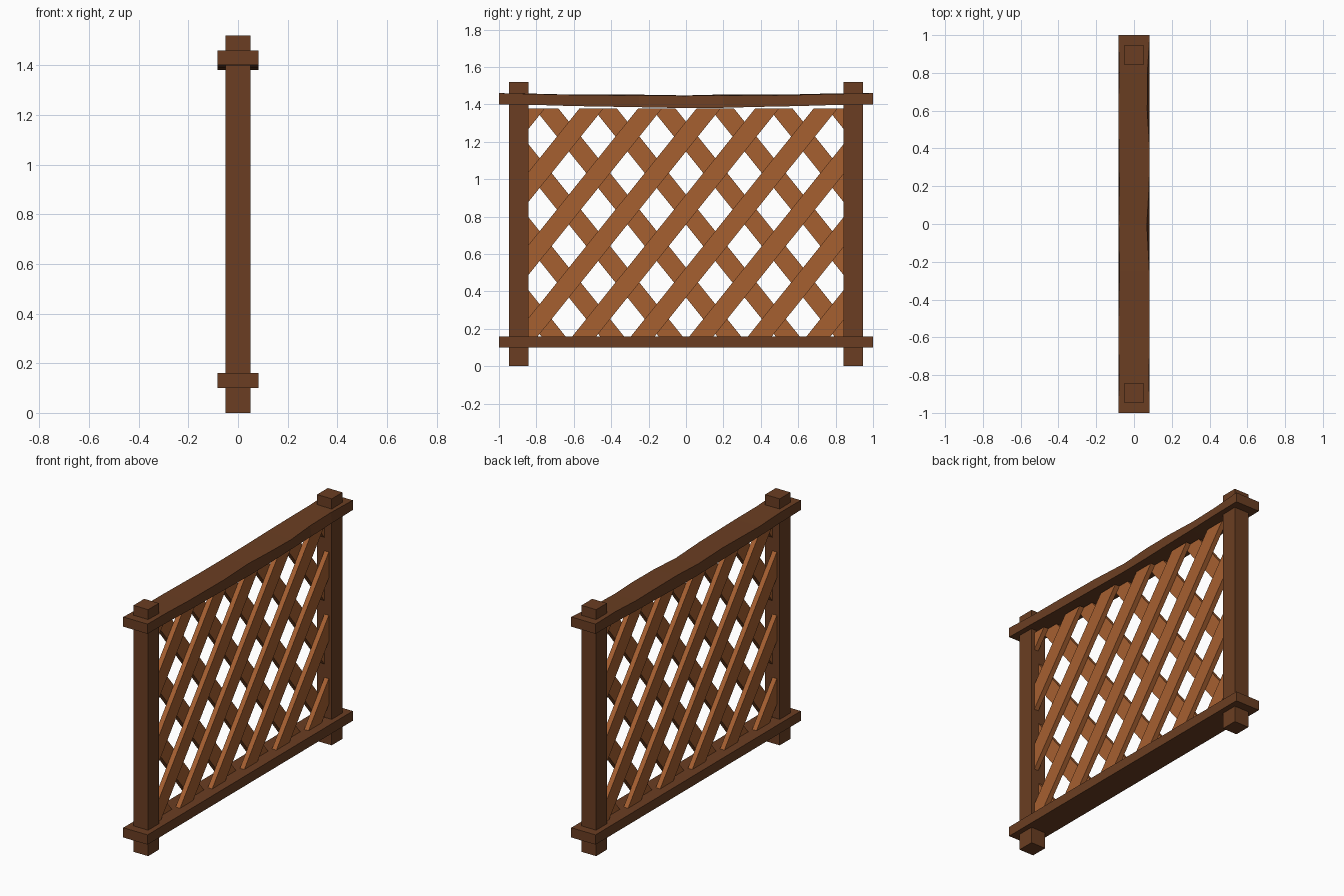
import bpy, bmesh, math
from mathutils import Vector

if "Cube" in bpy.data.objects:
    bpy.data.objects.remove(bpy.data.objects["Cube"])


def material(name, rgb):
    m = bpy.data.materials.new(name)
    m.diffuse_color = (*rgb, 1)
    m.use_nodes = True
    m.node_tree.nodes["Principled BSDF"].inputs["Base Color"].default_value = m.diffuse_color
    return m


DARK = material("dark_wood", (0.145, 0.048, 0.016))
LIGHT = material("light_wood", (0.38, 0.115, 0.03))


def finish(bm, name, mat):
    bmesh.ops.recalc_face_normals(bm, faces=bm.faces)
    me = bpy.data.meshes.new(name)
    bm.to_mesh(me)
    bm.free()
    me.materials.append(mat)
    ob = bpy.data.objects.new(name, me)
    bpy.context.collection.objects.link(ob)
    return ob


def box(name, lo, hi, mat):
    bm = bmesh.new()
    bmesh.ops.create_cube(bm, size=1)
    lo, hi = Vector(lo), Vector(hi)
    for v in bm.verts:
        v.co = Vector(v.co[i] * (hi[i] - lo[i]) + (lo[i] + hi[i]) / 2 for i in range(3))
    return finish(bm, name, mat)


# Posts
box("left_post", (-0.05, -0.947, 0), (0.05, -0.842, 1.52), DARK)
box("right_post", (-0.05, 0.842, 0), (0.05, 0.947, 1.52), DARK)

# Bottom rail
box("bottom_rail", (-0.083, -1, 0.10), (0.083, 1, 0.16), DARK)

# Weathered top rail: sections of y, sag of top -x edge, sag of top +x edge,
# sag of underside, dent of top -x edge, dent of top +x edge
SECTIONS = [
    (-1.00, 0.000, 0.000, 0.000, 0.000, 0.000),
    (-0.80, 0.003, 0.005, 0.003, 0.005, 0.004),
    (-0.60, 0.008, 0.009, 0.009, 0.000, 0.000),
    (-0.25, 0.008, 0.013, 0.015, 0.007, 0.002),
    (0.00, 0.012, 0.014, 0.020, 0.002, 0.015),
    (0.20, 0.007, 0.012, 0.018, 0.006, 0.003),
    (0.40, 0.006, 0.013, 0.013, 0.003, 0.000),
    (0.60, 0.006, 0.009, 0.009, 0.000, 0.013),
    (0.80, 0.001, 0.004, 0.003, 0.005, 0.012),
    (1.00, 0.000, 0.000, 0.000, 0.000, 0.000),
]
bm = bmesh.new()
rings = []
for y, sl, sr, sb, dl, dr in SECTIONS:
    pts = [(-0.083, y, 1.40 - sb), (0.083, y, 1.40 - sb),
           (0.083 - dr, y, 1.46 - sr), (-0.083 + dl, y, 1.46 - sl)]
    rings.append([bm.verts.new(p) for p in pts])
for a, b in zip(rings, rings[1:]):
    for i in range(4):
        j = (i + 1) % 4
        bm.faces.new((a[i], a[j], b[j], b[i]))
bm.faces.new(rings[0])
bm.faces.new(rings[-1])
finish(bm, "top_rail", DARK)

# Lattice: parallel slats trimmed to the frame opening, front and back layers
PITCH, SLOPE, HALF, THICK = 0.313, 1.247, 0.064, 0.03
Y_END, Z_LOW, Z_HIGH = 0.845, 0.155, 1.378


def slat_layer(name):
    bm = bmesh.new()
    for k in range(-8, 9):
        mid = PITCH * k
        ys = [mid + (z - 1.228) / SLOPE + s * HALF
              for z, s in ((Z_LOW, -1), (Z_LOW, 1), (Z_HIGH, 1), (Z_HIGH, -1))]
        if max(ys) < -Y_END + 0.01 or min(ys) > Y_END - 0.01:
            continue
        zs = (Z_LOW, Z_LOW, Z_HIGH, Z_HIGH)
        bm.faces.new([bm.verts.new((0.0, y, z)) for y, z in zip(ys, zs)])
    for side in (-1, 1):
        bmesh.ops.bisect_plane(bm, geom=bm.verts[:] + bm.edges[:] + bm.faces[:],
                               plane_co=(0, side * Y_END, 0), plane_no=(0, side, 0),
                               clear_outer=True)
    ext = bmesh.ops.extrude_face_region(bm, geom=bm.faces[:], use_keep_orig=True)
    for v in ext["geom"]:
        if isinstance(v, bmesh.types.BMVert):
            v.co.x += THICK
    return finish(bm, name, LIGHT)


front = slat_layer("lattice_slats_right")
back = slat_layer("lattice_slats_left")
back.rotation_euler.z = math.pi
